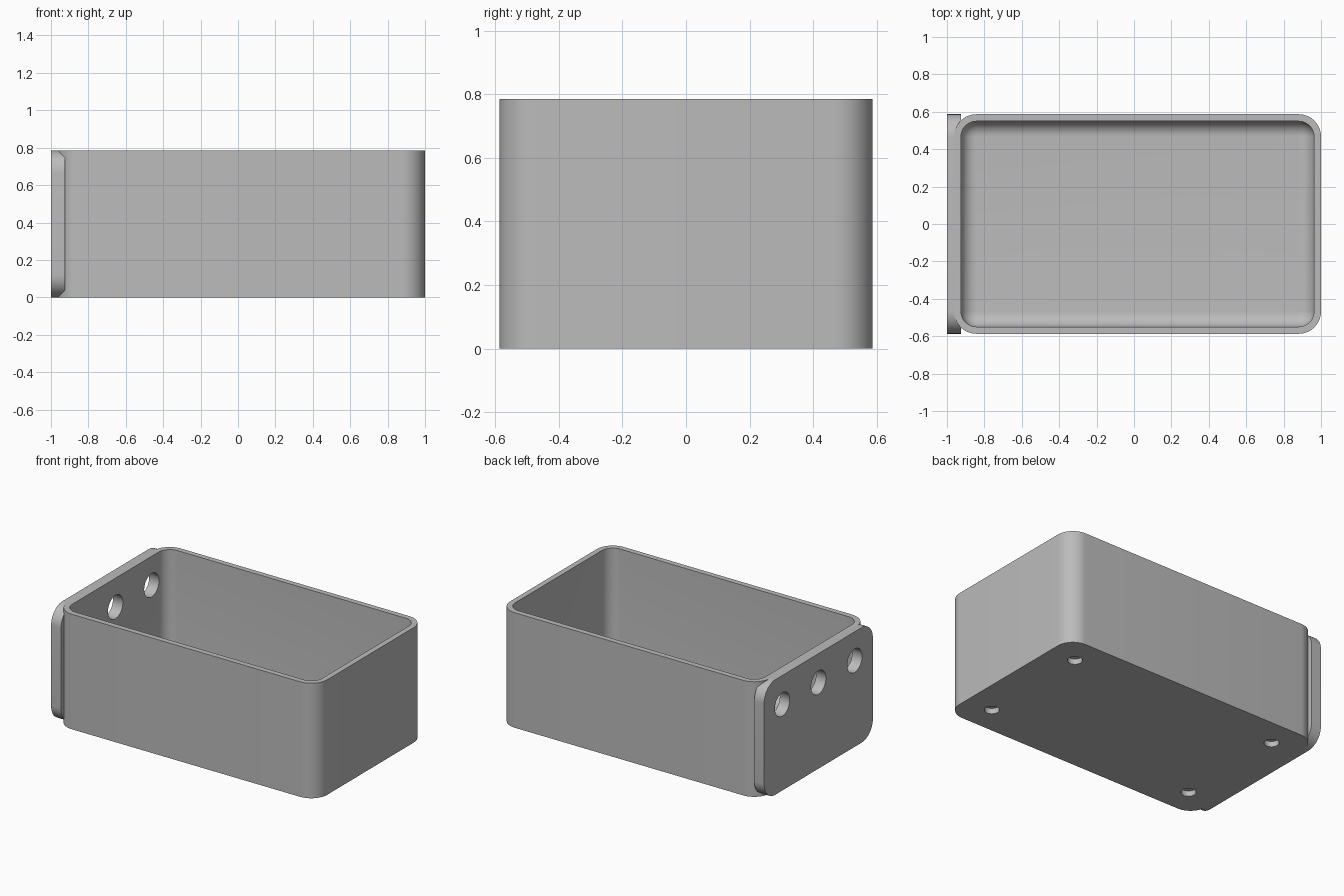
import bpy, bmesh, math
from mathutils import Matrix

old = bpy.data.objects.get("Cube")
if old:
    bpy.data.objects.remove(old, do_unlink=True)

HEIGHT, HALF_Y = 0.785, 0.587
LEFT, RIGHT = -0.9625, 1.0      # outer ends of the tray
WALL, FLOOR = 0.0375, 0.075
CORNER, FILLET = 0.12, 0.08
PLATE_THICK = 0.075

gray = bpy.data.materials.new("plain gray")
gray.use_nodes = True
gray.diffuse_color = (0.5, 0.5, 0.5, 1)
gray.node_tree.nodes["Principled BSDF"].inputs["Base Color"].default_value = (0.5, 0.5, 0.5, 1)


def rounded_rect(u0, u1, v0, v1, r, steps=12):
    """Counter-clockwise outline of a rectangle with round corners."""
    centres = [(u1 - r, v1 - r), (u0 + r, v1 - r), (u0 + r, v0 + r), (u1 - r, v0 + r)]
    points = []
    for k, (cu, cv) in enumerate(centres):
        for i in range(steps + 1):
            a = math.pi / 2 * (k + i / steps)
            points.append((cu + r * math.cos(a), cv + r * math.sin(a)))
    return points


def loft(name, rings):
    """Skin equal rings of 3D points and cap both ends."""
    bm = bmesh.new()
    loops = [[bm.verts.new(p) for p in ring] for ring in rings]
    n = len(loops[0])
    for a, b in zip(loops, loops[1:]):
        for i in range(n):
            j = (i + 1) % n
            bm.faces.new((a[i], a[j], b[j], b[i]))
    bm.faces.new(loops[0][::-1])
    bm.faces.new(loops[-1])
    bmesh.ops.recalc_face_normals(bm, faces=bm.faces)
    mesh = bpy.data.meshes.new(name)
    bm.to_mesh(mesh)
    bm.free()
    mesh.materials.append(gray)
    obj = bpy.data.objects.new(name, mesh)
    bpy.context.collection.objects.link(obj)
    return obj


def hole_cutter(name, centres, radius, depth, axis):
    """Cylinders joined in one mesh, used to drill a row of holes."""
    bm = bmesh.new()
    turn = Matrix.Rotation(math.pi / 2, 4, 'Y') if axis == 'X' else Matrix()
    for c in centres:
        bmesh.ops.create_cone(bm, cap_ends=True, segments=40, radius1=radius,
                              radius2=radius, depth=depth,
                              matrix=Matrix.Translation(c) @ turn)
    mesh = bpy.data.meshes.new(name)
    bm.to_mesh(mesh)
    bm.free()
    mesh.materials.append(gray)
    obj = bpy.data.objects.new(name, mesh)
    bpy.context.collection.objects.link(obj)
    obj.hide_render = True
    return obj


def combine(obj, other, operation):
    mod = obj.modifiers.new(operation.lower(), 'BOOLEAN')
    mod.operation, mod.solver, mod.object = operation, 'EXACT', other
    bpy.context.view_layer.objects.active = obj
    bpy.ops.object.modifier_apply(modifier=mod.name)


def tray_ring(inset, z):
    return [(x, y, z) for x, y in rounded_rect(
        LEFT + inset, RIGHT - inset, -HALF_Y + inset, HALF_Y - inset, CORNER - inset)]


# Open tray: outer wall, rim, inner wall and rounded floor edge
rings = [tray_ring(0, 0), tray_ring(0, HEIGHT), tray_ring(WALL, HEIGHT)]
for i in range(11):
    a = math.pi / 2 * i / 10
    rings.append(tray_ring(WALL + FILLET * (1 - math.cos(a)),
                           FLOOR + FILLET * (1 - math.sin(a))))
tray = loft("tray", rings)

# End plate with rounded corners, flush with the inner wall
outline = rounded_rect(-HALF_Y, HALF_Y, 0, HEIGHT, CORNER)
plate = loft("end_plate", [[(x, y, z) for y, z in outline]
                           for x in (-1.0, -1.0 + PLATE_THICK - 0.0005)])

# Three holes through the end plate and the wall behind it
side_holes = hole_cutter("side_hole_cutter",
                         [(-0.95, y, 0.588) for y in (-0.39, 0, 0.39)], 0.08, 0.2, 'X')
# Four shallow recesses under the floor
mid = (LEFT + RIGHT) / 2
foot_recesses = hole_cutter("foot_recess_cutter",
                            [(mid + sx * 0.785, sy * 0.395, 0)
                             for sx in (-1, 1) for sy in (-1, 1)], 0.046, 0.075, 'Z')

combine(tray, side_holes, 'DIFFERENCE')
combine(tray, foot_recesses, 'DIFFERENCE')
combine(plate, side_holes, 'DIFFERENCE')
for cutter in (side_holes, foot_recesses):
    bpy.data.objects.remove(cutter, do_unlink=True)

# Smooth the rounded corners, keep the edges sharp
bpy.ops.object.select_all(action='DESELECT')
for obj in (tray, plate):
    obj.select_set(True)
bpy.context.view_layer.objects.active = tray
bpy.ops.object.shade_smooth_by_angle(angle=math.radians(30))
